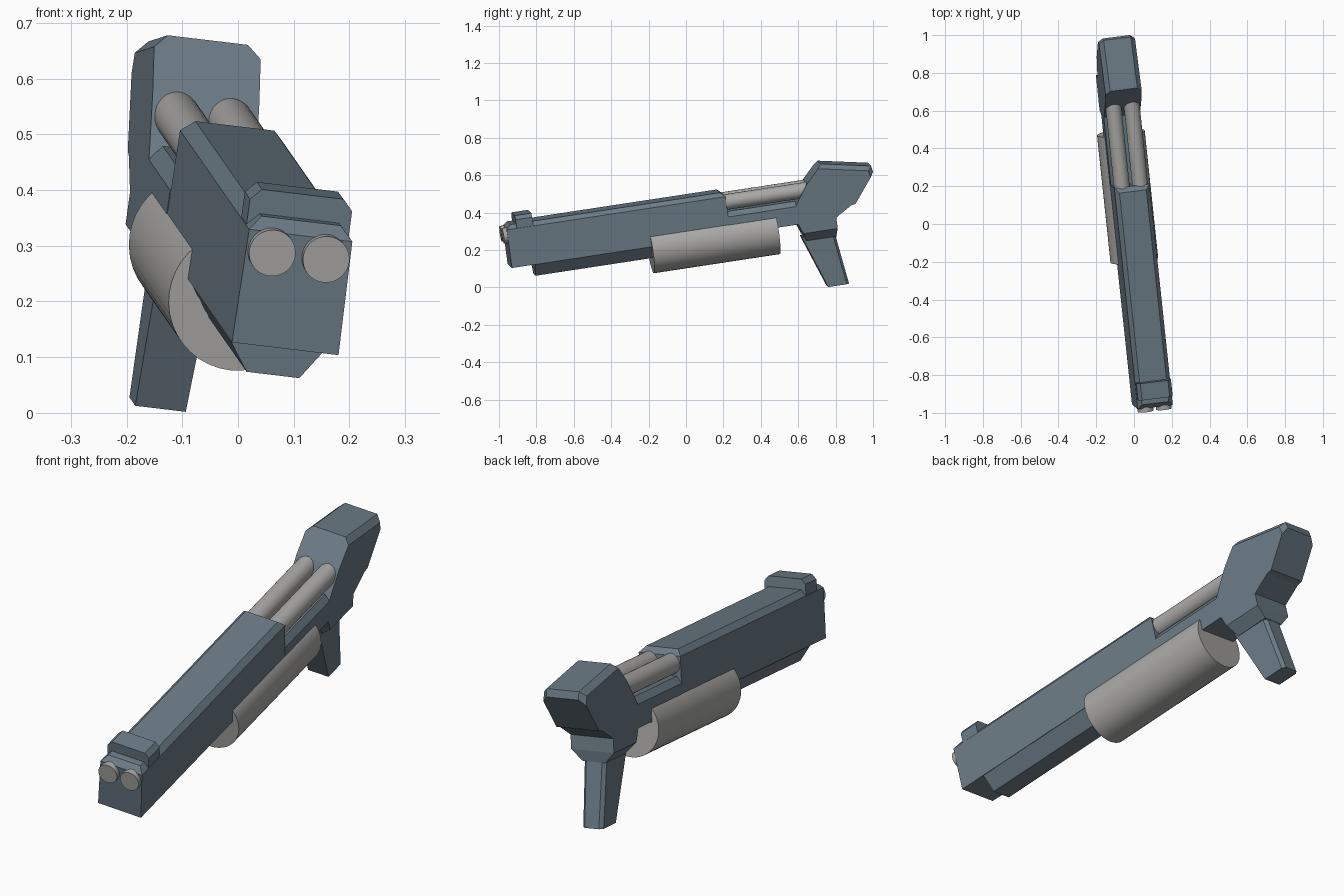
import bpy, bmesh, math
from mathutils import Matrix, Vector

old = bpy.data.objects.get("Cube")
if old:
    bpy.data.objects.remove(old)

# Tilted frame: local x = sideways, y = muzzle to butt, z = up from the barrel axes
back = Vector((-0.106, 1, 0.152)).normalized()
side = Vector((1, 0.124, -0.12))
side = (side - back * side.dot(back)).normalized()
up = side.cross(back)
FRAME = Matrix((side, back, up)).transposed().to_4x4()
FRAME.translation = (0.11, -0.985, 0.281)


def material(name, color):
    m = bpy.data.materials.new(name)
    m.use_nodes = True
    m.diffuse_color = (*color, 1)
    m.node_tree.nodes["Principled BSDF"].inputs["Base Color"].default_value = (*color, 1)
    return m


STEEL = material("blue grey", (0.15, 0.20, 0.24))
GREY = material("light grey", (0.40, 0.395, 0.385))


def loft(name, rings, mat, bevel_rule=None, width=0.02):
    """Skin matching rings of points, cap both ends, chamfer edges picked by a rule."""
    bm = bmesh.new()
    loops = [[bm.verts.new(p) for p in ring] for ring in rings]
    n = len(loops[0])
    for a, b in zip(loops, loops[1:]):
        for i in range(n):
            bm.faces.new((a[i], a[(i + 1) % n], b[(i + 1) % n], b[i]))
    bm.faces.new(loops[0])
    bm.faces.new(loops[-1])
    bmesh.ops.recalc_face_normals(bm, faces=bm.faces)
    if bevel_rule:
        picked = [e for e in bm.edges if bevel_rule(e.verts[0].co, e.verts[1].co)]
        bmesh.ops.bevel(bm, geom=picked, offset=width, segments=1, affect='EDGES')
    me = bpy.data.meshes.new(name)
    bm.to_mesh(me)
    bm.free()
    me.materials.append(mat)
    ob = bpy.data.objects.new(name, me)
    bpy.context.collection.objects.link(ob)
    ob.matrix_world = FRAME
    return ob


def along(name, half, start, end, mat, **kw):
    """Extrude a mirrored half cross-section (bottom to top) lengthwise."""
    pts = half + [(-x, z) for x, z in reversed(half)]
    return loft(name, [[(x, y, z) for x, z in pts] for y in (start, end)], mat, **kw)


def across(name, pts, half, mat, **kw):
    """Extrude a side profile to both sides."""
    return loft(name, [[(x, y, z) for y, z in pts] for x in (-half, half)], mat, **kw)


def tube(name, x, z, radius, start, end, sides):
    bpy.ops.mesh.primitive_cylinder_add(vertices=sides, radius=radius, depth=end - start)
    ob = bpy.context.object
    ob.name = name
    ob.matrix_world = (FRAME @ Matrix.Translation((x, (start + end) / 2, z))
                       @ Matrix.Rotation(math.pi / 2, 4, 'X'))
    ob.data.materials.append(GREY)
    bpy.ops.object.shade_smooth_by_angle(angle=math.radians(35))


# Long receiver with chamfered top, ends cut back at the upper edge
along("receiver", [(0.097, -0.172), (0.094, 0.035), (0.072, 0.058)], 0.02, 1.21, STEEL,
      bevel_rule=lambda a, b: a.z > 0.05 and b.z > 0.05 and abs(a.y - b.y) < 0.01, width=0.025)
along("rear_rail", [(0.097, -0.172), (0.097, -0.075), (0.075, -0.048)], 1.21, 1.58, STEEL)
along("under_rail", [(0.048, -0.239), (0.096, -0.17)], 0.145, 1.4, STEEL)
along("front_sight", [(0.093, 0.03), (0.093, 0.082), (0.074, 0.102)], 0.075, 0.165, STEEL)

# Twin barrels and pump
for label, s in (("right", -1), ("left", 1)):
    tube(label + "_barrel", s * 0.049, 0, 0.042, 0, 1.69, 32)
tube("pump_handle", 0, -0.2, 0.127, 0.78, 1.465, 40)

# Short stock with chamfered upper corners
across("stock", [(1.572, -0.166), (1.572, -0.08), (1.602, -0.035), (1.655, 0.039),
                 (1.743, 0.130), (2.010, 0.078), (2.016, 0.045), (1.897, -0.108),
                 (1.872, -0.113), (1.784, -0.166)], 0.097, STEEL,
       bevel_rule=lambda a, b: a.x * b.x > 0 and min(a.z, b.z) > 0.04, width=0.024)


def section(z, front, rear, half):
    return [(-half, front, z), (half, front, z), (half, rear, z), (-half, rear, z)]


# Grip and the collar that joins it to the stock
loft("grip_collar", [section(-0.166, 1.575, 1.784, 0.097), section(-0.225, 1.597, 1.784, 0.097),
                     section(-0.272, 1.612, 1.775, 0.052)], STEEL)
loft("grip", [section(-0.25, 1.592, 1.77, 0.05), section(-0.537, 1.696, 1.811, 0.046)], STEEL,
     bevel_rule=lambda a, b: abs(a.z - b.z) > 0.1 and a.y > 1.75 and b.y > 1.75, width=0.014)
